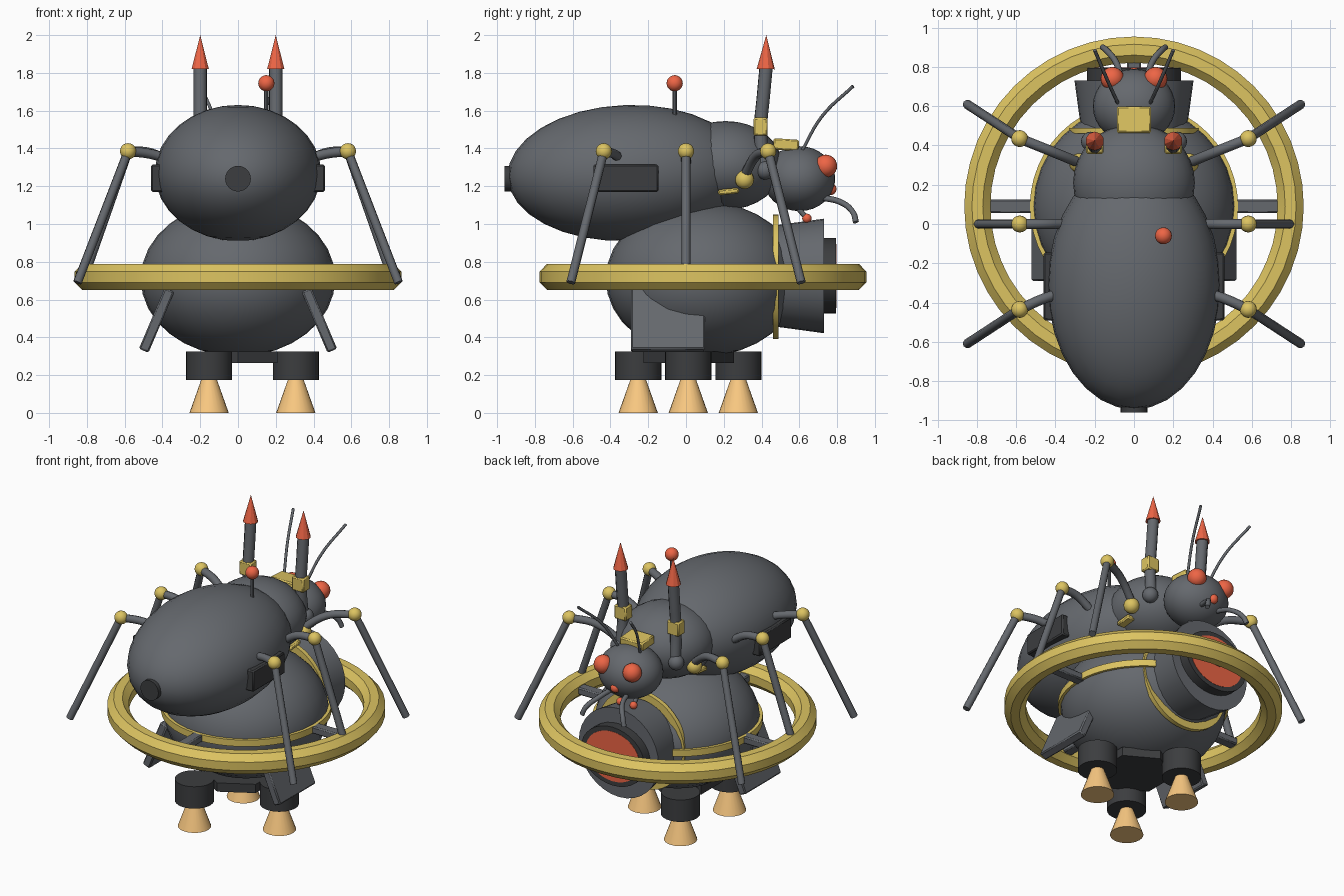
import bpy, bmesh, math
from mathutils import Vector, Matrix

if "Cube" in bpy.data.objects:
    bpy.data.objects.remove(bpy.data.objects["Cube"])


def material(name, rgb):
    m = bpy.data.materials.new(name)
    m.diffuse_color = (*rgb, 1)
    m.use_nodes = True
    m.node_tree.nodes["Principled BSDF"].inputs["Base Color"].default_value = m.diffuse_color
    return m


SLATE = material("slate", (0.13, 0.14, 0.155))
DARK = material("dark", (0.045, 0.047, 0.05))
GOLD = material("gold", (0.72, 0.55, 0.12))
RED = material("red", (0.85, 0.13, 0.06))
TAN = material("tan", (0.95, 0.58, 0.22))


def finish(name, mat, angle=35):
    ob = bpy.context.object
    ob.name = name
    ob.data.materials.append(mat)
    bpy.ops.object.shade_smooth_by_angle(angle=math.radians(angle))
    return ob


def ball(name, loc, rad, mat, seg=32, tilt=0):
    bpy.ops.mesh.primitive_uv_sphere_add(segments=seg, ring_count=seg // 2, location=loc,
                                         rotation=(tilt, 0, 0))
    bpy.context.object.scale = rad if isinstance(rad, tuple) else (rad,) * 3
    return finish(name, mat)


def cone(name, a, b, r1, r2, mat, seg=32, angle=35):
    a, b = Vector(a), Vector(b)
    bpy.ops.mesh.primitive_cone_add(vertices=seg, radius1=r1, radius2=r2, depth=(b - a).length,
                                    location=(a + b) / 2,
                                    rotation=(b - a).to_track_quat('Z', 'Y').to_euler())
    return finish(name, mat, angle)


def box(name, loc, size, mat, rot=(0, 0, 0), bevel=0.008):
    bpy.ops.mesh.primitive_cube_add(size=1, location=loc, rotation=rot)
    ob = bpy.context.object
    ob.data.transform(Matrix.Diagonal((*size, 1)))
    mod = ob.modifiers.new("bevel", 'BEVEL')
    mod.width, mod.segments = bevel, 1
    return finish(name, mat, 20)


def tube(name, pts, r, mat, smooth=True):
    cu = bpy.data.curves.new(name, 'CURVE')
    cu.dimensions = '3D'
    cu.bevel_depth, cu.bevel_resolution, cu.use_fill_caps = r, 2, True
    if smooth:
        sp = cu.splines.new('BEZIER')
        sp.bezier_points.add(len(pts) - 1)
        for p, co in zip(sp.bezier_points, pts):
            p.co = co
            p.handle_left_type = p.handle_right_type = 'AUTO'
        sp.resolution_u = 6
    else:
        sp = cu.splines.new('POLY')
        sp.points.add(len(pts) - 1)
        for p, co in zip(sp.points, pts):
            p.co = (*co, 1)
    ob = bpy.data.objects.new(name, cu)
    bpy.context.collection.objects.link(ob)
    bpy.ops.object.select_all(action='DESELECT')
    bpy.context.view_layer.objects.active = ob
    ob.select_set(True)
    bpy.ops.object.convert(target='MESH')
    return finish(name, mat, 50)


def lathe(name, profile, loc, mat, seg=48, rot=(0, 0, 0), scale=(1, 1, 1)):
    """Closed (radius, z) profile spun about z."""
    bm = bmesh.new()
    rings = []
    for i in range(seg):
        a = math.tau * i / seg
        rings.append([bm.verts.new((r * math.cos(a), r * math.sin(a), z)) for r, z in profile])
    n = len(profile)
    for i in range(seg):
        p, q = rings[i], rings[(i + 1) % seg]
        for j in range(n):
            k = (j + 1) % n
            bm.faces.new((p[j], q[j], q[k], p[k]))
    bmesh.ops.recalc_face_normals(bm, faces=bm.faces)
    me = bpy.data.meshes.new(name)
    bm.to_mesh(me)
    bm.free()
    ob = bpy.data.objects.new(name, me)
    ob.location, ob.rotation_euler, ob.scale = loc, rot, scale
    bpy.context.collection.objects.link(ob)
    bpy.ops.object.select_all(action='DESELECT')
    bpy.context.view_layer.objects.active = ob
    ob.select_set(True)
    return finish(name, mat)


SIDEWAYS = (math.radians(90), 0, 0)

# Hull with gold bands
ball("hull", (0, 0.09, 0.71), (0.515, 0.515, 0.41), SLATE)
lathe("hull_band", [(0.49, 0.70), (0.53, 0.70), (0.53, 0.745), (0.49, 0.745)], (0, 0.09, 0), GOLD)
lathe("rear_band", [(0.28, -0.015), (0.33, -0.015), (0.33, 0.015), (0.28, 0.015)],
      (0, 0.475, 0.72), GOLD, rot=SIDEWAYS)

# Orbit ring and its four struts
octagon = [(0.798 + 0.072 * math.cos(math.radians(22.5 + 45 * k)),
            0.075 * math.sin(math.radians(22.5 + 45 * k))) for k in range(8)]
lathe("orbit_ring", octagon, (0, 0.09, 0.72), GOLD, seg=48)
for k in range(4):
    a = math.radians(90 * k)
    box("ring_strut", (0.63 * math.cos(a), 0.09 + 0.63 * math.sin(a), 0.72), (0.28, 0.07, 0.05),
        SLATE, (0, 0, a))

# Rear main engine
cone("engine_bell", (0, 0.45, 0.725), (0, 0.73, 0.725), 0.265, 0.303, SLATE)
lathe("engine_rim", [(0.165, -0.04), (0.2, -0.04), (0.2, 0.04), (0.165, 0.04)],
      (0, 0.755, 0.725), DARK, 32, SIDEWAYS, (1.2, 1, 1))
cone("engine_glow", (0, 0.7, 0.725), (0, 0.797, 0.725), 0.17, 0.17, RED).scale = (1.2, 1, 1)

# Three landing thrusters on a base plate
cone("base_plate", (0, 0.015, 0.265), (0, 0.015, 0.325), 0.24, 0.24, DARK, 6)
for k in range(3):
    a = math.radians(120 * k)
    x, y = 0.306 * math.cos(a), 0.012 + 0.306 * math.sin(a)
    cone("thruster_housing", (x, y, 0.175), (x, y, 0.325), 0.122, 0.122, DARK)
    cone("thruster_nozzle", (x, y, 0), (x, y, 0.18), 0.104, 0.04, TAN, 24)

# Abdomen with tail plug and aerial
ball("abdomen", (0, -0.31, 1.27), (0.44, 0.635, 0.36), SLATE, tilt=math.radians(2))
cone("tail_plug", (0, -0.96, 1.24), (0, -0.85, 1.24), 0.068, 0.068, DARK, 24)
cone("aerial_stem", (0.15, -0.06, 1.52), (0.15, -0.06, 1.73), 0.012, 0.012, SLATE, 10)
ball("aerial_ball", (0.15, -0.06, 1.745), 0.043, RED, 20)

# Thorax and head
ball("thorax", (0, 0.21, 1.31), (0.31, 0.3, 0.235), SLATE)
ball("head", (0, 0.6, 1.24), (0.21, 0.19, 0.172), SLATE)
box("head_plate", (0, 0.53, 1.42), (0.175, 0.135, 0.06), GOLD, (math.radians(-4), 0, 0))
ball("centre_eye", (0, 0.765, 1.185), 0.032, RED, 16)

# Legs: hip, knee and foot for front, middle and rear
LEGS = {
    "front": ((0.25, 0.30, 1.235), (0.42, 0.37, 1.36), (0.582, 0.435, 1.385), (0.85, 0.61, 0.69)),
    "middle": ((0.36, 0.0, 1.32), (0.46, 0.0, 1.375), (0.582, 0.0, 1.385), (0.825, 0.0, 0.69)),
    "rear": ((0.36, -0.35, 1.34), (0.46, -0.38, 1.37), (0.582, -0.435, 1.385), (0.85, -0.61, 0.69)),
}
for s in (1, -1):
    def m(p):
        return (s * p[0], p[1], p[2])

    for key, (hip, mid, knee, foot) in LEGS.items():
        tube(key + "_upper_leg", [m(hip), m(mid), m(knee)], 0.026, SLATE)
        tube(key + "_lower_leg", [m(knee), m(foot)], 0.024, SLATE, False)
        ball(key + "_knee", m(knee), 0.043, GOLD, 20)
    ball("front_hip", m((0.28, 0.31, 1.235)), 0.05, GOLD, 20)
    box("thorax_trim", m((0.255, 0.225, 1.172)), (0.06, 0.11, 0.03), GOLD, (0.1, 0, 0))

    # Face: eyes, antennae, mandibles, palps
    ball("eye", m((0.11, 0.74, 1.307)), 0.06, RED, 24)
    tube("antenna", [m((0.08, 0.61, 1.38)), m((0.13, 0.72, 1.57)), m((0.2, 0.885, 1.73))], 0.009, SLATE)
    tube("mandible", [m((0.06, 0.72, 1.14)), m((0.09, 0.82, 1.115)), m((0.14, 0.885, 1.06)),
                      m((0.16, 0.9, 1.01))], 0.016, SLATE)
    tube("palp", [m((0.05, 0.58, 1.1)), m((0.05, 0.635, 1.035))], 0.014, SLATE, False)
    ball("palp_tip", m((0.05, 0.64, 1.03)), 0.025, RED, 16)

    # Shoulder rockets
    ball("rocket_joint", m((0.22, 0.42, 1.285)), 0.05, SLATE, 20)
    tube("rocket_tube", [m((0.205, 0.41, 1.3)), m((0.2, 0.395, 1.5)), m((0.2, 0.41, 1.68)),
                         m((0.2, 0.424, 1.83))], 0.037, SLATE)
    box("rocket_collar", m((0.2, 0.395, 1.515)), (0.09, 0.075, 0.095), GOLD)
    cone("rocket_tip", m((0.2, 0.422, 1.82)), m((0.2, 0.425, 2.0)), 0.048, 0, RED, 10, 20)

    # Side hatches and slanted fins
    box("side_hatch", m((0.425, -0.318, 1.242)), (0.07, 0.345, 0.145), DARK)
    box("fin", m((0.431, -0.095, 0.49)), (0.055, 0.39, 0.35), SLATE, (0, s * math.radians(-23), 0))
